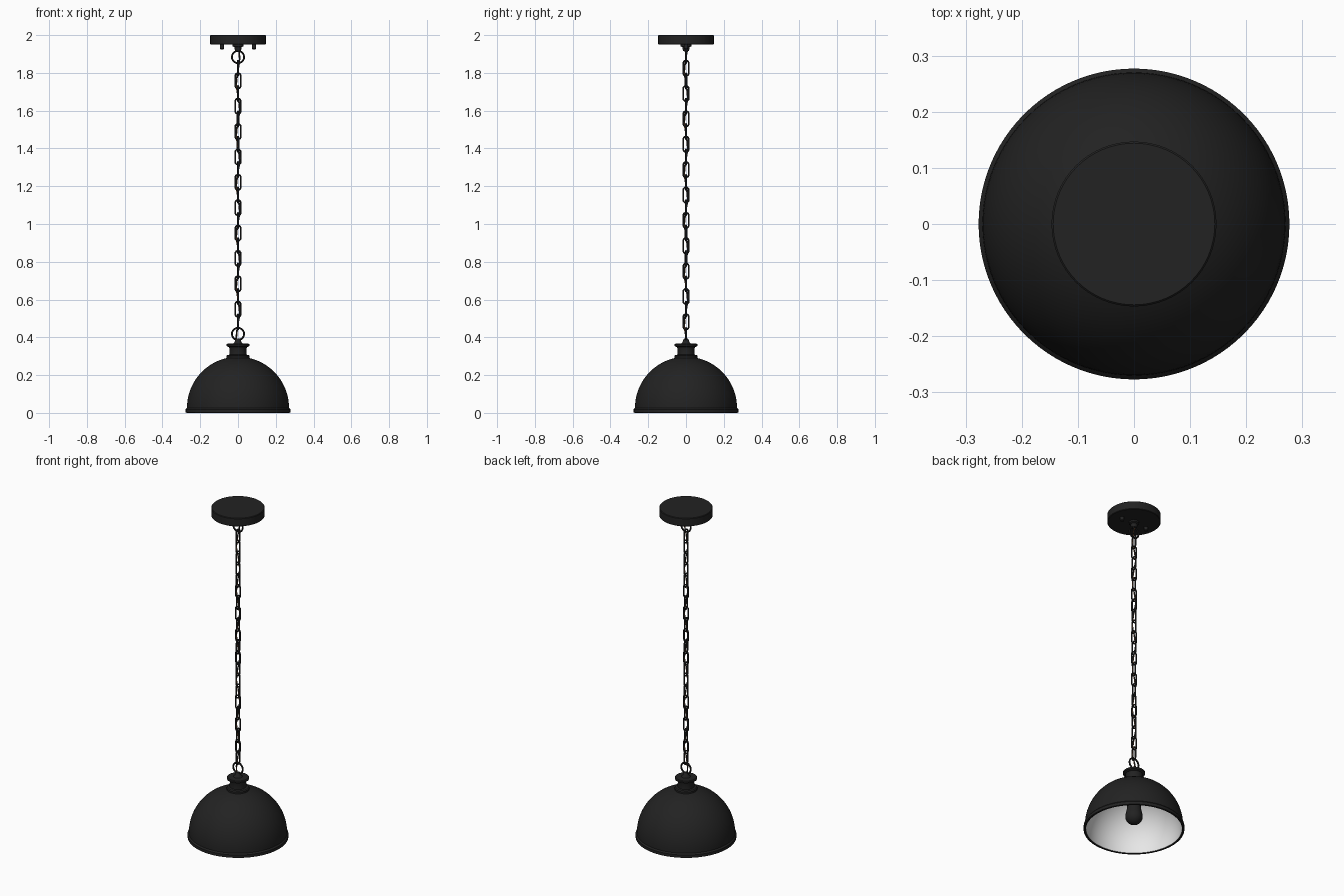
import bpy
import bmesh
import random
from math import sin, cos, pi, tau, radians, hypot

random.seed(4)
cube = bpy.data.objects.get("Cube")
if cube:
    bpy.data.objects.remove(cube, do_unlink=True)


def material(name, color):
    m = bpy.data.materials.new(name)
    m.use_nodes = True
    m.diffuse_color = (*color, 1)
    bsdf = m.node_tree.nodes["Principled BSDF"]
    bsdf.inputs["Base Color"].default_value = (*color, 1)
    bsdf.inputs["Roughness"].default_value = 0.6
    return m


BLACK = material("matte black", (0.016, 0.016, 0.016))
WHITE = material("white enamel", (0.8, 0.8, 0.8))
COPPER = material("copper wire", (0.55, 0.2, 0.06))


def smooth(obj):
    bpy.ops.object.select_all(action="DESELECT")
    obj.select_set(True)
    bpy.context.view_layer.objects.active = obj
    bpy.ops.object.shade_smooth_by_angle(angle=radians(35))
    return obj


def lathe(name, profile, mat, x=0, steps=64):
    """Spin a list of (radius, height) points around the vertical axis."""
    bm = bmesh.new()
    verts = [bm.verts.new((r, 0, z)) for r, z in profile]
    edges = [bm.edges.new(pair) for pair in zip(verts, verts[1:])]
    bmesh.ops.spin(bm, geom=verts + edges, cent=(0, 0, 0), axis=(0, 0, 1),
                   angle=tau, steps=steps)
    bmesh.ops.remove_doubles(bm, verts=bm.verts, dist=1e-5)
    bmesh.ops.recalc_face_normals(bm, faces=bm.faces)
    mesh = bpy.data.meshes.new(name)
    bm.to_mesh(mesh)
    bm.free()
    mesh.materials.append(mat)
    obj = bpy.data.objects.new(name, mesh)
    obj.location.x = x
    bpy.context.collection.objects.link(obj)
    return smooth(obj)


def tube(name, points, radius, mat, closed):
    """Round wire along a path, converted to a mesh."""
    curve = bpy.data.curves.new(name, "CURVE")
    curve.dimensions = "3D"
    curve.bevel_depth = radius
    curve.bevel_resolution = 2
    curve.use_fill_caps = not closed
    line = curve.splines.new("POLY")
    line.points.add(len(points) - 1)
    for p, co in zip(line.points, points):
        p.co = (*co, 1)
    line.use_cyclic_u = closed
    curve.materials.append(mat)
    obj = bpy.data.objects.new(name, curve)
    bpy.context.collection.objects.link(obj)
    bpy.ops.object.select_all(action="DESELECT")
    obj.select_set(True)
    bpy.context.view_layer.objects.active = obj
    bpy.ops.object.convert(target="MESH")
    return smooth(bpy.context.object)


def dome(radius, base, top_radius, n=24):
    """Arc from the base height up to the point where it meets top_radius."""
    arc = [(radius * cos(pi / 2 * i / n), base + radius * sin(pi / 2 * i / n))
           for i in range(n)]
    return [p for p in arc if p[0] > top_radius]


# Ceiling canopy with its loop holder and two screws
lathe("canopy", [(0, 1.95), (0.144, 1.95), (0.147, 1.953), (0.147, 1.997),
                 (0.144, 2.0), (0, 2.0)], BLACK)
lathe("canopy_holder", [(0, 1.913), (0.014, 1.915), (0.018, 1.925), (0.018, 1.936),
                        (0.028, 1.94), (0.028, 1.951), (0, 1.951)], BLACK, steps=32)
for side, x in (("left", 0.085), ("right", -0.085)):
    lathe(side + "_canopy_screw", [(0, 1.925), (0.008, 1.925), (0.011, 1.929),
                                   (0.011, 1.951), (0, 1.951)], BLACK, x, 16)

# Shade: rolled rim, domed shell, and a white lining inside it
lathe("shade", [(0.264, 0.003), (0.27, 0), (0.277, 0.002), (0.277, 0.019), (0.272, 0.025)]
      + dome(0.27, 0.027, 0.05) + [(0.05, 0.291), (0, 0.295)], BLACK, steps=96)
lathe("shade_lining", [(0.264, 0.003)] + dome(0.264, 0.027, 0.04) + [(0, 0.29)],
      WHITE, steps=96)

# Neck cap on top of the shade
lathe("neck_cap", [(0.062, 0.28), (0.062, 0.3), (0.057, 0.306), (0.046, 0.308),
                   (0.045, 0.34), (0.048, 0.348), (0.06, 0.353), (0.061, 0.362),
                   (0.057, 0.366), (0.025, 0.368), (0.018, 0.374), (0.014, 0.388),
                   (0.009, 0.393), (0, 0.394)], BLACK, steps=48)

# Socket and bulb inside the shade
lathe("lamp_socket", [(0, 0.15), (0.036, 0.15), (0.039, 0.154), (0.039, 0.285),
                      (0, 0.285)], BLACK, steps=32)
bulb = [(0.048 * sin(a), 0.083 - 0.048 * cos(a))
        for a in (pi * 0.6 * i / 12 for i in range(13))]
lathe("bulb", bulb + [(0.04, 0.125), (0.036, 0.16)], BLACK, steps=32)

# Round end rings
for name, z in (("upper_ring", 1.884), ("lower_ring", 0.418)):
    path = [(0.032 * cos(tau * i / 40), 0, z + 0.032 * sin(tau * i / 40))
            for i in range(40)]
    tube(name, path, 0.005, BLACK, True)

# Chain: oval links, each turned a quarter from the last
COUNT, TOP, BOTTOM = 21, 1.825, 0.482
oval = []
for i in range(32):
    a = tau * (i + 0.5) / 32
    oval.append((0.0145 * cos(a), 0, 0.0145 * sin(a) + (0.026 if sin(a) > 0 else -0.026)))
first = tube("chain_link_1", oval, 0.0045, BLACK, True)
for i in range(COUNT):
    link = first
    if i:
        link = bpy.data.objects.new("chain_link_%d" % (i + 1), first.data)
        bpy.context.collection.objects.link(link)
    link.location.z = TOP + (BOTTOM - TOP) * i / (COUNT - 1)
    turn = 0 if i % 2 else pi / 2
    link.rotation_euler = (0, 0, turn + random.uniform(-0.2, 0.2))

# Lamp cord and bare ground wire woven through the chain
PITCH = (TOP - BOTTOM) / (COUNT - 1)


def weave(amount, phase):
    path = []
    for i in range(241):
        z = 0.385 + (1.92 - 0.385) * i / 240
        a = pi * z / PITCH / 2 + phase
        path.append((amount * cos(a), amount * sin(a), z))
    return path


tube("lamp_cord", weave(0.009, 0), 0.0035, BLACK, False)
tube("ground_wire", weave(0.006, 0.5), 0.0012, COPPER, False)
